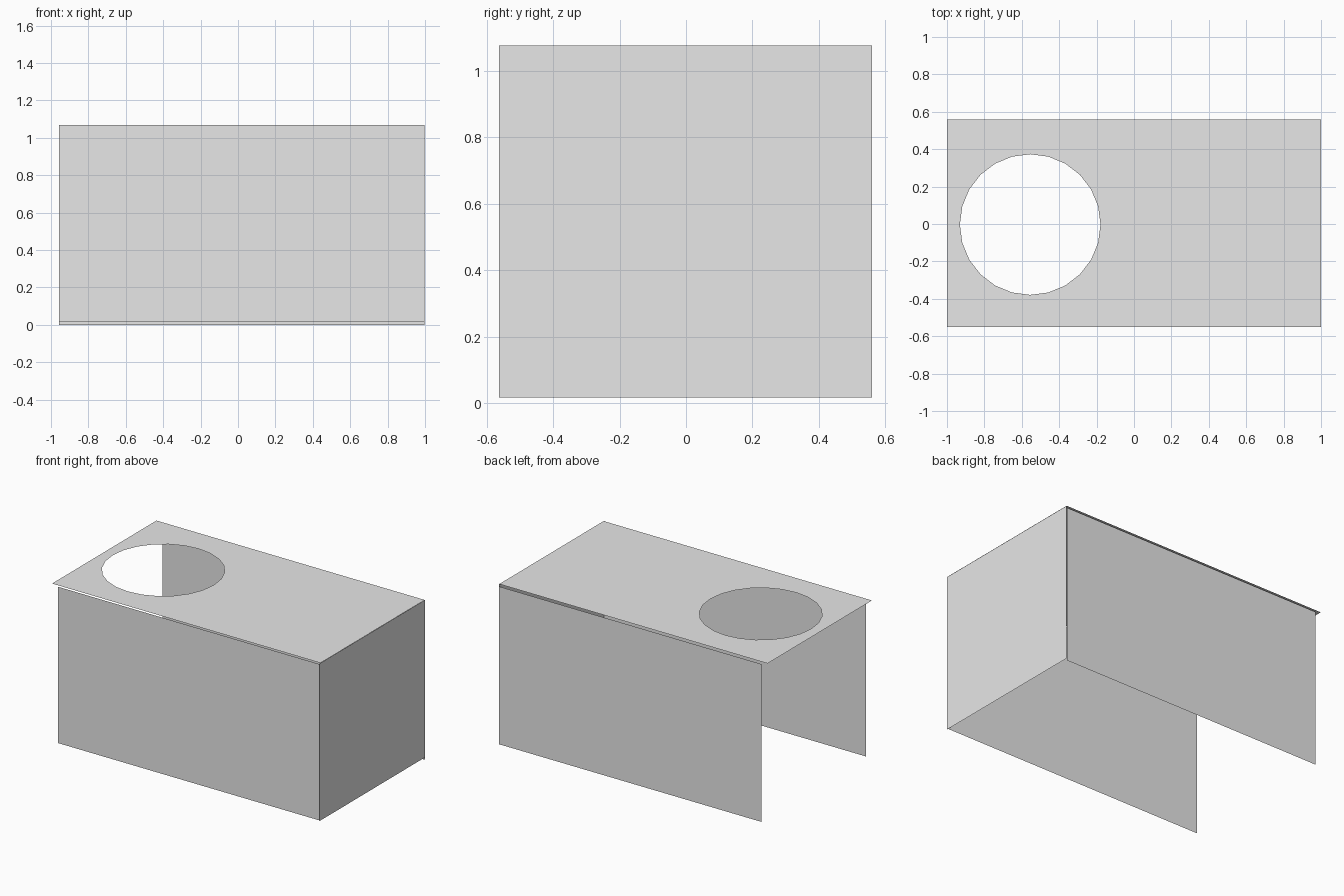
import bpy
import bmesh
import math

default_cube = bpy.data.objects.get("Cube")
if default_cube:
    bpy.data.objects.remove(default_cube, do_unlink=True)

grey = bpy.data.materials.new("light_grey")
grey.use_nodes = True
colour = (0.8, 0.8, 0.8, 1)
grey.diffuse_color = colour
grey.node_tree.nodes["Principled BSDF"].inputs["Base Color"].default_value = colour


def add_object(name, bm):
    mesh = bpy.data.meshes.new(name)
    bm.to_mesh(mesh)
    bm.free()
    mesh.materials.append(grey)
    obj = bpy.data.objects.new(name, mesh)
    bpy.context.collection.objects.link(obj)
    return obj


def sheet(name, corners):
    """One flat sheet, wound so that its face points outward."""
    bm = bmesh.new()
    bm.faces.new([bm.verts.new(c) for c in corners])
    return add_object(name, bm)


def upright(start, end, bottom, top):
    return [(*start, bottom), (*end, bottom), (*end, top), (*start, top)]


# Three upright walls, open at the left of the front and underneath
sheet("front_wall", upright((-0.957, -0.551), (0.998, -0.551), 0.015, 1.068))
sheet("end_wall", upright((1.0, -0.563), (1.0, 0.56), 0.016, 1.077))
sheet("back_wall", upright((0.998, 0.563), (-0.957, 0.563), 0.0, 1.063))

# Top sheet with a round opening of 24 sides
x0, x1, y0, y1, z = -1.0, 1.0, -0.551, 0.56, 1.078
cx, cy, radius, sides = -0.555, -0.003, 0.376, 24
bm = bmesh.new()
rim = [bm.verts.new((cx + radius * math.cos(math.tau * i / sides),
                     cy + radius * math.sin(math.tau * i / sides), z))
       for i in range(sides)]
outer = [bm.verts.new((x, y, z))
         for x, y in ((x1, y0), (x1, y1), (x0, y1), (x0, y0))]
loops = [ring[i:] + ring[:i] for ring, i in ((rim, 0), (outer, 0))]
edges = [bm.edges.new((ring[i], ring[(i + 1) % len(ring)]))
         for ring in loops for i in range(len(ring))]
bmesh.ops.triangle_fill(bm, use_beauty=True, edges=edges, normal=(0, 0, 1))
# Clear any fill inside the opening
inside = [f for f in bm.faces if all(v in rim for v in f.verts)
          and math.hypot(f.calc_center_median().x - cx,
                         f.calc_center_median().y - cy) < radius]
if inside:
    bmesh.ops.delete(bm, geom=inside, context='FACES_ONLY')
for face in bm.faces:
    face.normal_update()
    if face.normal.z < 0:
        face.normal_flip()
bmesh.ops.dissolve_limit(bm, angle_limit=0.01, verts=bm.verts[:], edges=bm.edges[:])
add_object("top_panel", bm)
